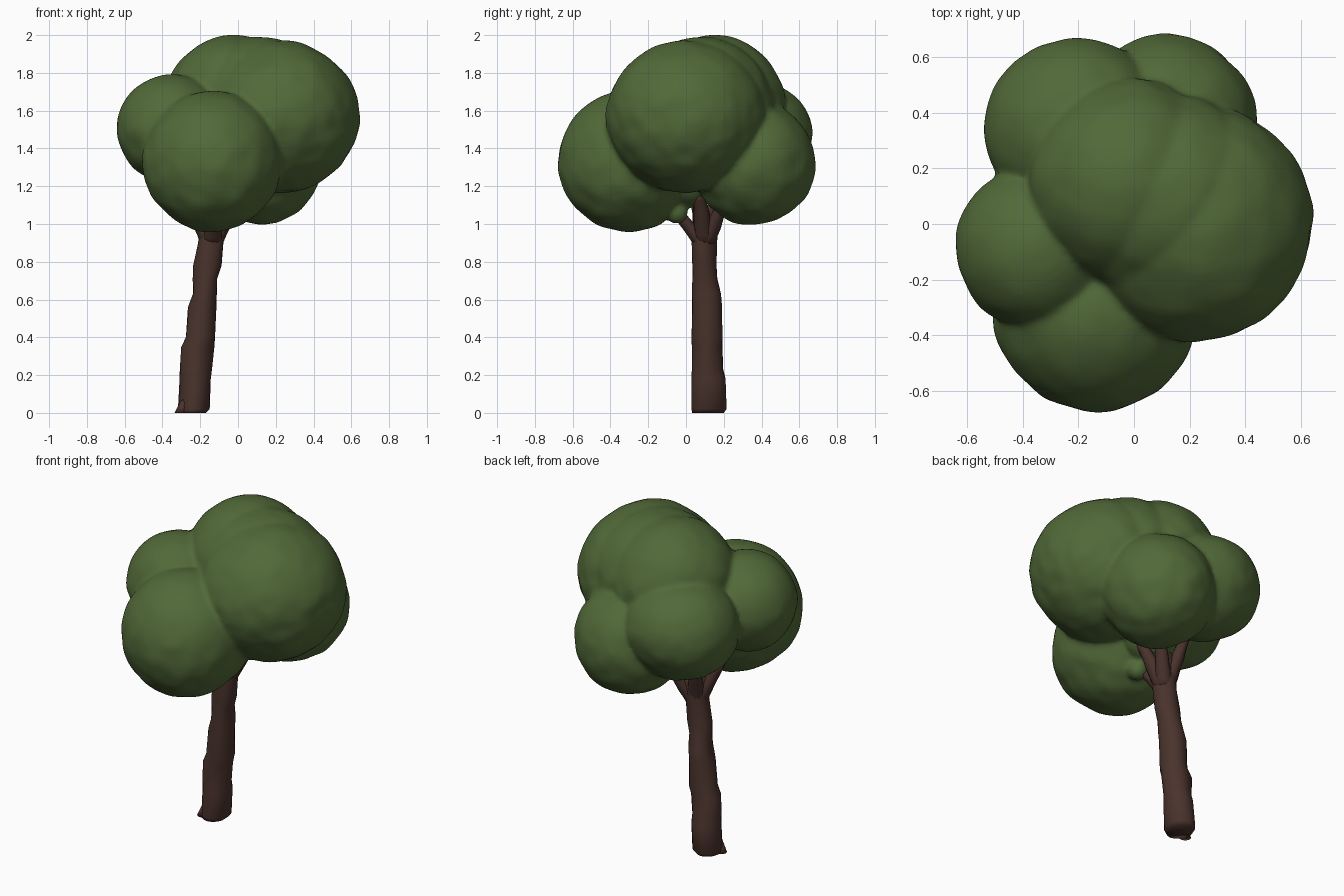
import bpy, bmesh, math
from mathutils import Vector, noise

cube = bpy.data.objects.get("Cube")
if cube:
    bpy.data.objects.remove(cube)


def make_material(name, color):
    mat = bpy.data.materials.new(name)
    mat.use_nodes = True
    mat.diffuse_color = color
    mat.node_tree.nodes["Principled BSDF"].inputs["Base Color"].default_value = color
    return mat


leaf_green = make_material("leaf green", (0.083, 0.142, 0.04, 1))
bark_brown = make_material("bark brown", (0.068, 0.033, 0.025, 1))


def finish(name, bm, mat):
    bmesh.ops.recalc_face_normals(bm, faces=bm.faces)
    for f in bm.faces:
        f.smooth = True
    mesh = bpy.data.meshes.new(name)
    bm.to_mesh(mesh)
    bm.free()
    mesh.materials.append(mat)
    obj = bpy.data.objects.new(name, mesh)
    bpy.context.collection.objects.link(obj)
    return obj


def add_clump(bm, center, radii):
    """Rounded clump with soft dents, more marked on its underside."""
    c, r = Vector(center), Vector(radii)
    for v in bmesh.ops.create_icosphere(bm, subdivisions=5, radius=1)["verts"]:
        n = v.co.normalized()
        p = c + n * r
        bump = 0.012 if n.z > 0.2 else 0.025
        swell = 1.004 + bump * noise.noise(p * 11) + 0.025 * noise.noise(p * 4)
        v.co = c + n * r * swell


def tube(name, stations, sides=20, rough=0.004):
    """Closed tube through (center, x radius, y radius) stations, lightly knobbly."""
    bm = bmesh.new()
    rings = []
    for (center, rx, ry) in stations:
        c = Vector(center)
        ring = []
        for i in range(sides):
            a = 2 * math.pi * i / sides
            d = Vector((math.cos(a), math.sin(a), 0))
            p = c + Vector((d.x * rx, d.y * ry, 0))
            ring.append(bm.verts.new(p + d * rough * 2 * noise.noise(p * 14)))
        rings.append(ring)
    for low, high in zip(rings, rings[1:]):
        for i in range(sides):
            j = (i + 1) % sides
            bm.faces.new((low[i], low[j], high[j], high[i]))
    bm.faces.new(rings[0][::-1])
    bm.faces.new(rings[-1])
    return finish(name, bm, bark_brown)


# Leaf crown: clumps fused with soft creases
clumps = [
    ((-0.135, -0.31, 1.33), (0.365, 0.365, 0.37)),    # front
    ((-0.345, -0.085, 1.505), (0.295, 0.29, 0.287)),  # right
    ((0.225, 0.005, 1.57), (0.412, 0.425, 0.4)),      # left
    ((-0.02, 0.15, 1.633), (0.362, 0.37, 0.367)),     # top
    ((0.11, 0.09, 1.61), (0.39, 0.38, 0.383)),        # between top and left
    ((-0.21, 0.345, 1.47), (0.33, 0.32, 0.295)),      # back right
    ((0.12, 0.358, 1.322), (0.322, 0.322, 0.322)),    # back left
    ((-0.09, 0.03, 1.24), (0.16, 0.17, 0.15)),        # underside
    ((-0.07, -0.05, 1.06), (0.06, 0.06, 0.06)),       # tuft on the front branch
]
bm = bmesh.new()
for center, radii in clumps:
    add_clump(bm, center, radii)
crown = finish("leaf_crown", bm, leaf_green)
fuse = crown.modifiers.new("fuse", 'REMESH')
fuse.mode = 'VOXEL'
fuse.voxel_size = 0.014
fuse.use_smooth_shade = True
soften = crown.modifiers.new("soften", 'SMOOTH')
soften.factor = 0.5
soften.iterations = 6

# Leaning trunk with uneven bark steps: height, right edge, left edge, back edge
profile = [
    (0, -0.31, -0.17, 0.195), (0.02, -0.318, -0.148, 0.215),
    (0.18, -0.308, -0.142, 0.215), (0.23, -0.307, -0.14, 0.195),
    (0.35, -0.303, -0.128, 0.195), (0.4, -0.276, -0.12, 0.195),
    (0.56, -0.265, -0.116, 0.194), (0.63, -0.242, -0.114, 0.186),
    (0.71, -0.238, -0.11, 0.17), (0.78, -0.235, -0.087, 0.165),
    (0.9, -0.21, -0.078, 0.163), (0.97, -0.205, -0.07, 0.17),
    (1.1, -0.2, -0.06, 0.17)]
front_edge = 0.032
tube("trunk", [(((x0 + x1) / 2, (front_edge + y1) / 2, z),
                (x1 - x0) / 2, (y1 - front_edge) / 2)
               for z, x0, x1, y1 in profile])

# Root toe at the foot
tube("root_toe", [((-0.298, 0.085, 0), 0.036, 0.035),
                  ((-0.293, 0.085, 0.025), 0.03, 0.035),
                  ((-0.275, 0.09, 0.08), 0.02, 0.03)], 12)

# Branches fanning out into the crown
fork = Vector((-0.14, 0.1, 0.88))
targets = {"front": (-0.11, -0.09, 1.12), "right": (-0.28, 0.05, 1.16),
           "left": (0.02, 0.07, 1.18), "back_right": (-0.2, 0.2, 1.2),
           "back_left": (-0.03, 0.2, 1.12)}
for side, tip in targets.items():
    path = []
    for k in range(6):
        t = k / 5
        radius = 0.052 - 0.022 * t
        path.append((fork.lerp(Vector(tip), t), radius, radius))
    tube(side + "_branch", path, 12)
